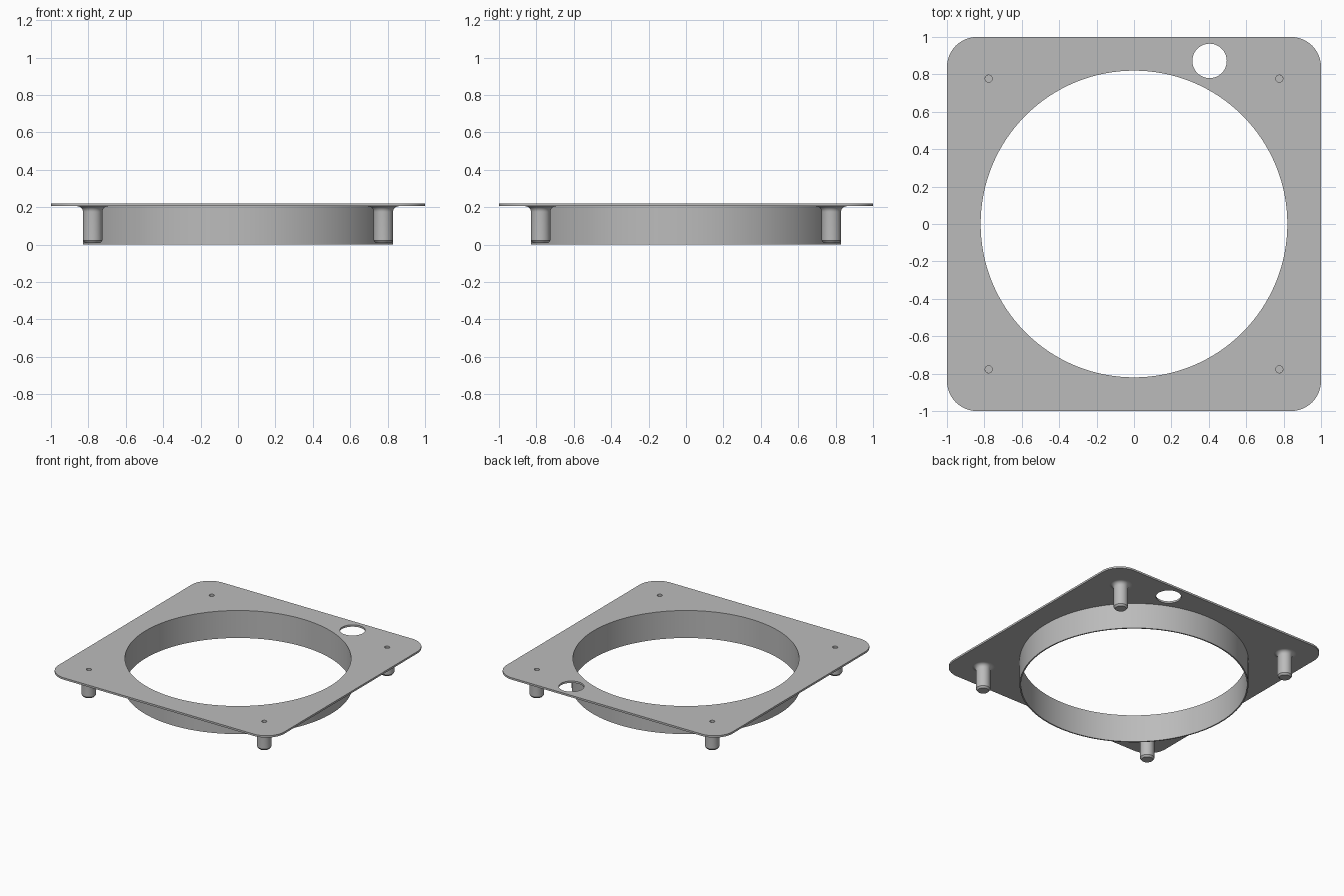
import bpy
import bmesh
from math import cos, sin, pi, radians

if "Cube" in bpy.data.objects:
    bpy.data.objects.remove(bpy.data.objects["Cube"], do_unlink=True)

PLATE_LOW, PLATE_TOP = 0.205, 0.22
RING_IN, RING_OUT = 0.82, 0.83
POST = 0.777
BORE = 0.019

grey = bpy.data.materials.new("plain grey")
grey.use_nodes = True
colour = (0.5, 0.5, 0.5, 1)
grey.diffuse_color = colour
grey.node_tree.nodes["Principled BSDF"].inputs["Base Color"].default_value = colour


def add_object(name, mesh):
    obj = bpy.data.objects.new(name, mesh)
    bpy.context.collection.objects.link(obj)
    mesh.materials.clear()
    mesh.materials.append(grey)
    bpy.ops.object.select_all(action='DESELECT')
    obj.select_set(True)
    bpy.context.view_layer.objects.active = obj
    bpy.ops.object.shade_smooth_by_angle(angle=radians(30))
    return obj


def arc(cx, cy, r, start=0, end=2 * pi, steps=48):
    return [(cx + r * cos(start + (end - start) * i / steps),
             cy + r * sin(start + (end - start) * i / steps)) for i in range(steps + 1)]


def lathe(name, profile, steps, location=(0, 0, 0)):
    """Spin an (r, z) profile around the vertical axis."""
    bm = bmesh.new()
    verts = [bm.verts.new((r, 0, z)) for r, z in profile]
    edges = [bm.edges.new(pair) for pair in zip(verts, verts[1:])]
    bmesh.ops.spin(bm, geom=verts + edges, cent=(0, 0, 0), axis=(0, 0, 1),
                   angle=2 * pi, steps=steps)
    bmesh.ops.remove_doubles(bm, verts=bm.verts, dist=0.0001)
    bmesh.ops.recalc_face_normals(bm, faces=bm.faces)
    mesh = bpy.data.meshes.new(name)
    bm.to_mesh(mesh)
    bm.free()
    obj = add_object(name, mesh)
    obj.location = location
    return obj


# Plate: rounded square outline with the main opening, cable hole and screw holes
corners = [(1, 1), (-1, 1), (-1, -1), (1, -1)]
radius = 0.16
outline = []
for i, (sx, sy) in enumerate(corners):
    outline += arc(sx * (1 - radius), sy * (1 - radius), radius,
                   i * pi / 2, (i + 1) * pi / 2, 12)
loops = [outline, arc(0, 0, RING_IN, steps=128)[:-1], arc(0.404, 0.872, 0.092)[:-1]]
loops += [arc(sx * POST, sy * POST, BORE, steps=24)[:-1] for sx, sy in corners]

curve = bpy.data.curves.new("plate_outline", 'CURVE')
curve.dimensions = '2D'
curve.fill_mode = 'BOTH'
curve.extrude = (PLATE_TOP - PLATE_LOW) / 2
for points in loops:
    spline = curve.splines.new('POLY')
    spline.points.add(len(points) - 1)
    for point, (x, y) in zip(spline.points, points):
        point.co = (x, y, 0, 1)
    spline.use_cyclic_u = True
helper = bpy.data.objects.new("plate_outline", curve)
bpy.context.collection.objects.link(helper)
mesh = bpy.data.meshes.new_from_object(helper)
bpy.data.objects.remove(helper, do_unlink=True)
bm = bmesh.new()
bm.from_mesh(mesh)
bmesh.ops.remove_doubles(bm, verts=bm.verts, dist=0.0001)
bmesh.ops.recalc_face_normals(bm, faces=bm.faces)
bm.to_mesh(mesh)
bm.free()
plate = add_object("plate", mesh)
plate.location.z = (PLATE_LOW + PLATE_TOP) / 2

# Thin collar hanging below the main opening
lathe("collar", [(RING_IN, PLATE_LOW), (RING_IN, 0), (RING_OUT, 0),
                 (RING_OUT, PLATE_LOW)], 128)

# Posts: blind bore, filleted root, chamfered foot
root = arc(0.082, 0.175, 0.03, pi / 2, pi, 8)
post_profile = [(0, 0.03), (BORE, 0.03), (BORE, PLATE_LOW)] + root + [
    (0.052, 0.022), (0.041, 0.008), (0, 0.008)]
sides = {1: "left", -1: "right"}
ends = {1: "back", -1: "front"}
for sx, sy in corners:
    lathe(f"{ends[sy]}_{sides[sx]}_post", post_profile, 32, (sx * POST, sy * POST, 0))
